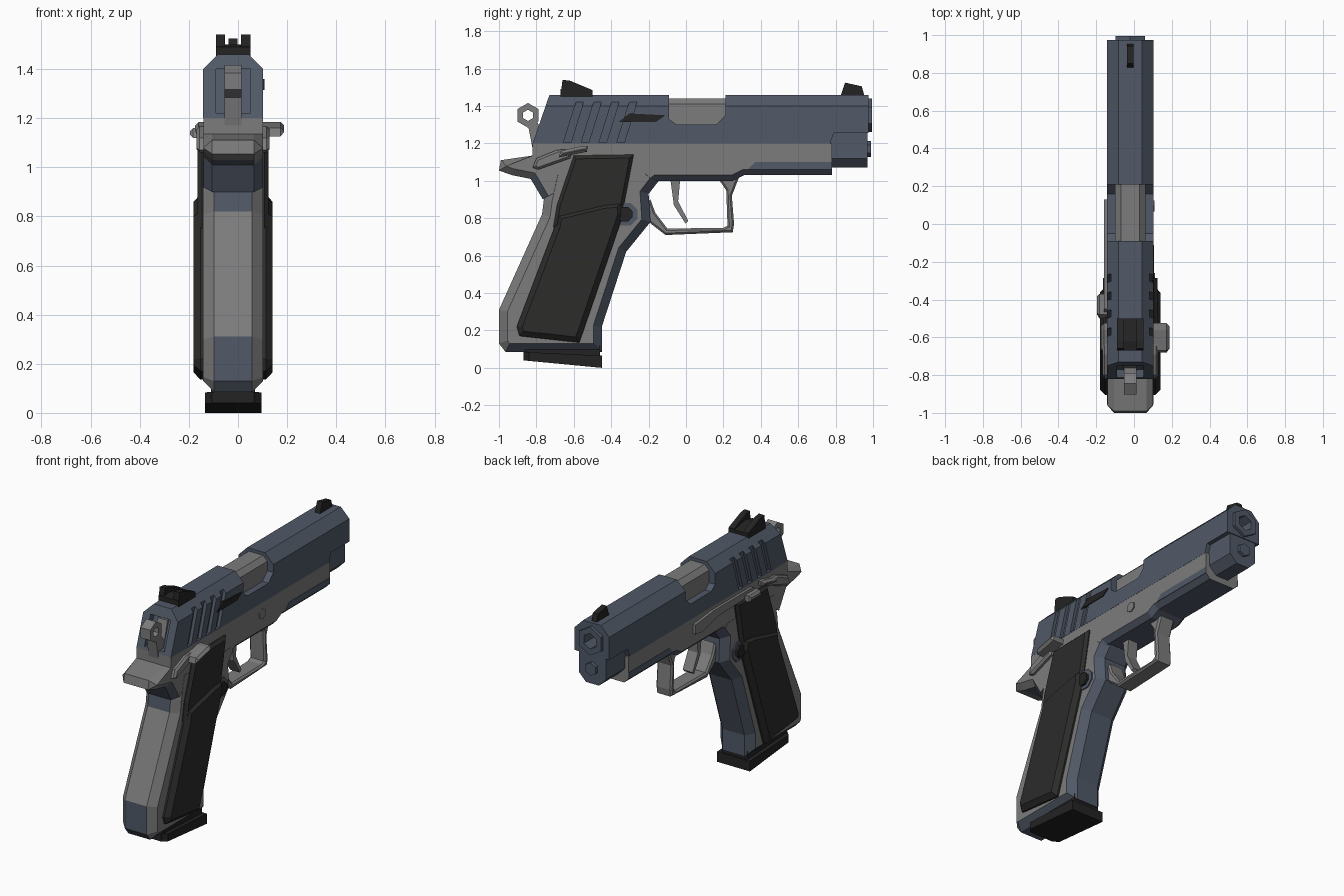
import bpy, bmesh, math
from mathutils import Vector

if "Cube" in bpy.data.objects:
    bpy.data.objects.remove(bpy.data.objects["Cube"])

CX = -0.02  # centre plane of the body


def material(name, rgb):
    m = bpy.data.materials.new(name)
    m.diffuse_color = (*rgb, 1)
    m.use_nodes = True
    m.node_tree.nodes["Principled BSDF"].inputs["Base Color"].default_value = m.diffuse_color
    return m


BLUE = material("blued steel", (0.082, 0.100, 0.136))
GREY = material("grey steel", (0.20, 0.20, 0.20))
BLACK = material("black grip", (0.025, 0.025, 0.024))
DARK = material("dark sight", (0.017, 0.017, 0.018))


def finish(name, bm, mats):
    bmesh.ops.recalc_face_normals(bm, faces=bm.faces)
    me = bpy.data.meshes.new(name)
    bm.to_mesh(me)
    bm.free()
    for m in mats:
        me.materials.append(m)
    ob = bpy.data.objects.new(name, me)
    bpy.context.collection.objects.link(ob)
    return ob


def prism(name, pts, x0, x1, mat, bevel=0, pick=None, paint=None):
    """Side profile of (y, z) points extruded from x0 to x1, chosen edges bevelled."""
    bm = bmesh.new()
    a = [bm.verts.new((CX + x0, y, z)) for y, z in pts]
    b = [bm.verts.new((CX + x1, y, z)) for y, z in pts]
    n = len(pts)
    bm.faces.new(a)
    bm.faces.new(b[::-1])
    for i in range(n):
        bm.faces.new((a[i], b[i], b[(i + 1) % n], a[(i + 1) % n]))
    bmesh.ops.recalc_face_normals(bm, faces=bm.faces)
    if bevel:
        rim = [e for e in bm.edges
               if abs(e.verts[0].co.x - e.verts[1].co.x) < 1e-5
               and (pick is None or pick(e.verts[0].co, e.verts[1].co))]
        bmesh.ops.bevel(bm, geom=rim, offset=bevel, segments=1, affect='EDGES', clamp_overlap=False)
    bm.normal_update()
    if paint:
        for f in bm.faces:
            f.material_index = int(paint(f.normal, f.calc_center_median()))
    return finish(name, bm, [mat, BLUE])


def ring(name, loc, axis, r_out, r_in, half, mat, n=6):
    """Polygonal ring, or solid plug when r_in is 0, along axis 'x' or 'y'."""
    bm = bmesh.new()

    def loop(r, d):
        out = []
        for i in range(n):
            t = 2 * math.pi * (i + 0.5) / n
            u, v = r * math.cos(t), r * math.sin(t)
            off = Vector((d, u, v)) if axis == 'x' else Vector((u, d, v))
            out.append(bm.verts.new(Vector(loc) + off))
        return out
    o0, o1 = loop(r_out, -half), loop(r_out, half)
    bands = [(o0, o1)]
    if r_in:
        i0, i1 = loop(r_in, -half), loop(r_in, half)
        bands = [(o0, o1), (o1, i1), (i1, i0), (i0, o0)]
    else:
        bm.faces.new(o0)
        bm.faces.new(o1[::-1])
    for p, q in bands:
        for i in range(n):
            j = (i + 1) % n
            bm.faces.new((p[i], p[j], q[j], q[i]))
    return finish(name, bm, [mat])


def cut(ob, cutters):
    for c in cutters:
        m = ob.modifiers.new("cut", 'BOOLEAN')
        m.operation, m.solver, m.object = 'DIFFERENCE', 'EXACT', c
    dg = bpy.context.evaluated_depsgraph_get()
    ob.data = bpy.data.meshes.new_from_object(ob.evaluated_get(dg))
    ob.modifiers.clear()
    for c in cutters:
        bpy.data.objects.remove(c)


# Slide with ejection port notch and chamfered top
slide = prism("slide", [(-0.82, 1.2), (-0.73, 1.46), (-0.09, 1.46), (-0.09, 1.33), (-0.05, 1.3),
                        (0.16, 1.3), (0.21, 1.35), (0.21, 1.46), (0.975, 1.46), (0.975, 1.255),
                        (0.79, 1.255), (0.77, 1.2)], -0.122, 0.122, BLUE, 0.06,
              lambda p, q: min(p.z, q.z) > 1.455)
cutters = [ring("bore_cutter", (CX, 1.0, 1.35), 'y', 0.052, 0, 0.15, BLUE),
           prism("rear_cutter", [(-0.9, 1.22), (-0.77, 1.22), (-0.71, 1.4), (-0.9, 1.4)], -0.07, 0.07, BLUE)]
for s in (-1, 1):
    for k in range(4):  # slanted rear serrations
        y = -0.655 + 0.095 * k
        cutters.append(prism("serration_cutter", [(y, 1.205), (y + 0.04, 1.205), (y + 0.11, 1.43),
                                                  (y + 0.07, 1.43)], s * 0.102, s * 0.2, BLUE))
cut(slide, cutters)
prism("firing_pin_plate", [(-0.775, 1.22), (-0.74, 1.22), (-0.69, 1.38), (-0.73, 1.38)], -0.035, 0.035, GREY)
prism("extractor", [(-0.36, 1.315), (-0.16, 1.315), (-0.11, 1.35), (-0.30, 1.36)], 0.115, 0.127, DARK)

# Barrel, muzzle and recoil rod housing
prism("barrel_hood", [(-0.1, 1.28), (0.22, 1.28), (0.22, 1.44), (-0.1, 1.44)], -0.08, 0.08, GREY, 0.03,
      lambda p, q: min(p.z, q.z) > 1.43)
ring("muzzle", (CX, 0.945, 1.35), 'y', 0.09, 0.05, 0.05, BLUE)
ring("bore_end", (CX, 0.865, 1.35), 'y', 0.053, 0, 0.01, DARK)
prism("recoil_housing", [(0.7, 1.07), (0.97, 1.07), (0.97, 1.27), (0.7, 1.27)], -0.095, 0.095, BLUE, 0.05,
      lambda p, q: abs(p.z - q.z) < 0.01 and p.z < 1.1)
ring("recoil_rod", (CX, 0.95, 1.17), 'y', 0.042, 0, 0.04, BLUE)

# Sights
prism("rear_sight_base", [(-0.67, 1.44), (-0.67, 1.49), (-0.62, 1.5), (-0.5, 1.48), (-0.5, 1.44)],
      -0.07, 0.07, DARK)
for s in (-1, 1):
    prism("rear_sight_ear", [(-0.67, 1.46), (-0.66, 1.54), (-0.62, 1.535), (-0.5, 1.485), (-0.5, 1.46)],
          s * 0.032, s * 0.07, DARK)
prism("front_sight", [(0.825, 1.45), (0.85, 1.525), (0.94, 1.505), (0.955, 1.45)], -0.018, 0.018, DARK)

# Frame: rail with dust cover, grip core, beavertail
prism("frame_rail", [(-0.82, 1.2), (0.78, 1.2), (0.78, 1.03), (0.31, 1.03), (0.25, 1.0), (-0.16, 1.0),
                     (-0.22, 0.95), (-0.7, 0.95), (-0.82, 1.05)], -0.121, 0.121, GREY, 0.03,
      lambda p, q: max(p.z, q.z) < 1.1, lambda n, c: n.z < -0.4 and c.y > -0.3)
prism("grip_core", [(-0.45, 0.085), (-0.45, 0.22), (-0.32, 0.62), (-0.19, 0.78), (-0.2, 0.93), (-0.13, 1.02),
                    (-0.2, 1.08), (-0.72, 1.08), (-0.76, 0.9), (-0.77, 0.82), (-1.0, 0.31),
                    (-1.0, 0.13), (-0.965, 0.085)], -0.122, 0.122, GREY, 0.045, None,
      lambda n, c: n.y > 0.2 or n.z < -0.6 or (abs(n.x) < 0.2 and n.y < -0.3 and (c.z < 0.25 or c.z > 0.8)))
prism("beavertail", [(-0.70, 1.18), (-0.82, 1.135), (-0.99, 1.11), (-1.0, 1.055), (-0.93, 1.03), (-0.83, 1.01),
                     (-0.765, 0.9), (-0.68, 0.95)], -0.121, 0.121, GREY, 0.035,
      lambda p, q: max(p.y, q.y) < -0.75, lambda n, c: n.z < -0.3 and c.z < 1.02)
for s in (-1, 1):
    prism("dust_cover_groove", [(0.33, 1.06), (0.78, 1.06), (0.78, 1.1), (0.37, 1.1)],
          s * 0.118, s * 0.1235, BLUE)

# Magazine floor plate
prism("magazine", [(-0.87, 0.06), (-0.46, 0.06), (-0.46, 0.12), (-0.85, 0.12)], -0.09, 0.09, DARK)
prism("magazine_base", [(-0.87, 0.04), (-0.45, 0.0), (-0.45, 0.065), (-0.87, 0.085)], -0.115, 0.115, DARK,
      0.03, lambda p, q: max(p.y, q.y) < -0.8)

# Grip panels: thin top part, thicker lower part
for s in (-1, 1):
    outer = lambda p, q: abs(p.x - CX) > 0.13
    prism("grip_panel_upper", [(-0.6, 1.135), (-0.28, 1.14), (-0.33, 0.88), (-0.36, 0.75), (-0.71, 0.75),
                               (-0.69, 0.87)], s * 0.1, s * 0.145, BLACK, 0.018, outer)
    prism("grip_panel_lower", [(-0.345, 0.89), (-0.335, 0.82), (-0.57, 0.135), (-0.89, 0.17), (-0.905, 0.22),
                               (-0.70, 0.76), (-0.69, 0.82), (-0.44, 0.88)], s * 0.1, s * 0.161, BLACK, 0.028, outer)
    # Safety levers: pivot plate with outward thumb tongue
    prism("safety_arm", [(-0.82, 1.07), (-0.79, 1.06), (-0.62, 1.12), (-0.6, 1.17), (-0.69, 1.165),
                         (-0.8, 1.12)], s * 0.11, s * 0.148, GREY, 0.012,
          lambda p, q: abs(p.x - CX) > 0.14)
    prism("safety_thumb_tab", [(-0.68, 1.125), (-0.53, 1.155), (-0.525, 1.185), (-0.56, 1.185), (-0.67, 1.16)],
          s * 0.11, 0.208 if s > 0 else -0.155, GREY, 0.015, lambda p, q: abs(p.x - CX) > 0.15)
    # Magazine release button
    ring("magazine_release_boss", (CX + s * 0.105, -0.32, 0.82), 'x', 0.065, 0, 0.025, BLUE, 8)
    ring("magazine_release", (CX + s * 0.12, -0.325, 0.82), 'x', 0.042, 0, 0.025, DARK, 8)
    ring("slide_stop_pin", (CX + s * 0.118, 0.095, 1.13), 'x', 0.034, 0, 0.01, GREY)

# Slide stop on the left side
prism("slide_stop", [(0.13, 1.1), (0.13, 1.16), (-0.05, 1.18), (-0.45, 1.18), (-0.48, 1.14), (-0.1, 1.13),
                     (0.06, 1.09)], -0.138, -0.11, GREY)
prism("slide_stop_tab", [(-0.5, 1.12), (-0.37, 1.12), (-0.37, 1.16), (-0.48, 1.16)], -0.175, -0.11, GREY, 0.012,
      lambda p, q: p.x < -0.19)

# Trigger and guard
prism("trigger_guard", [(-0.24, 0.85), (-0.2, 0.78), (-0.11, 0.71), (0.25, 0.725), (0.257, 0.77), (0.245, 0.92),
                        (0.29, 1.035), (0.17, 1.015), (0.215, 0.95), (0.222, 0.76), (0.2, 0.748),
                        (-0.1, 0.745), (-0.165, 0.83), (-0.19, 0.9)], -0.055, 0.055, GREY, 0.01)
prism("trigger", [(-0.085, 1.02), (-0.03, 1.02), (-0.042, 0.89), (0.012, 0.785), (-0.002, 0.77),
                  (-0.065, 0.87)], -0.035, 0.035, GREY)

# Hammer with ring spur
ring("hammer_ring", (CX, -0.845, 1.35), 'x', 0.066, 0.03, 0.034, GREY)
prism("hammer_neck", [(-0.845, 1.3), (-0.82, 1.17), (-0.72, 1.17), (-0.75, 1.24), (-0.80, 1.32)],
      -0.034, 0.034, GREY)
